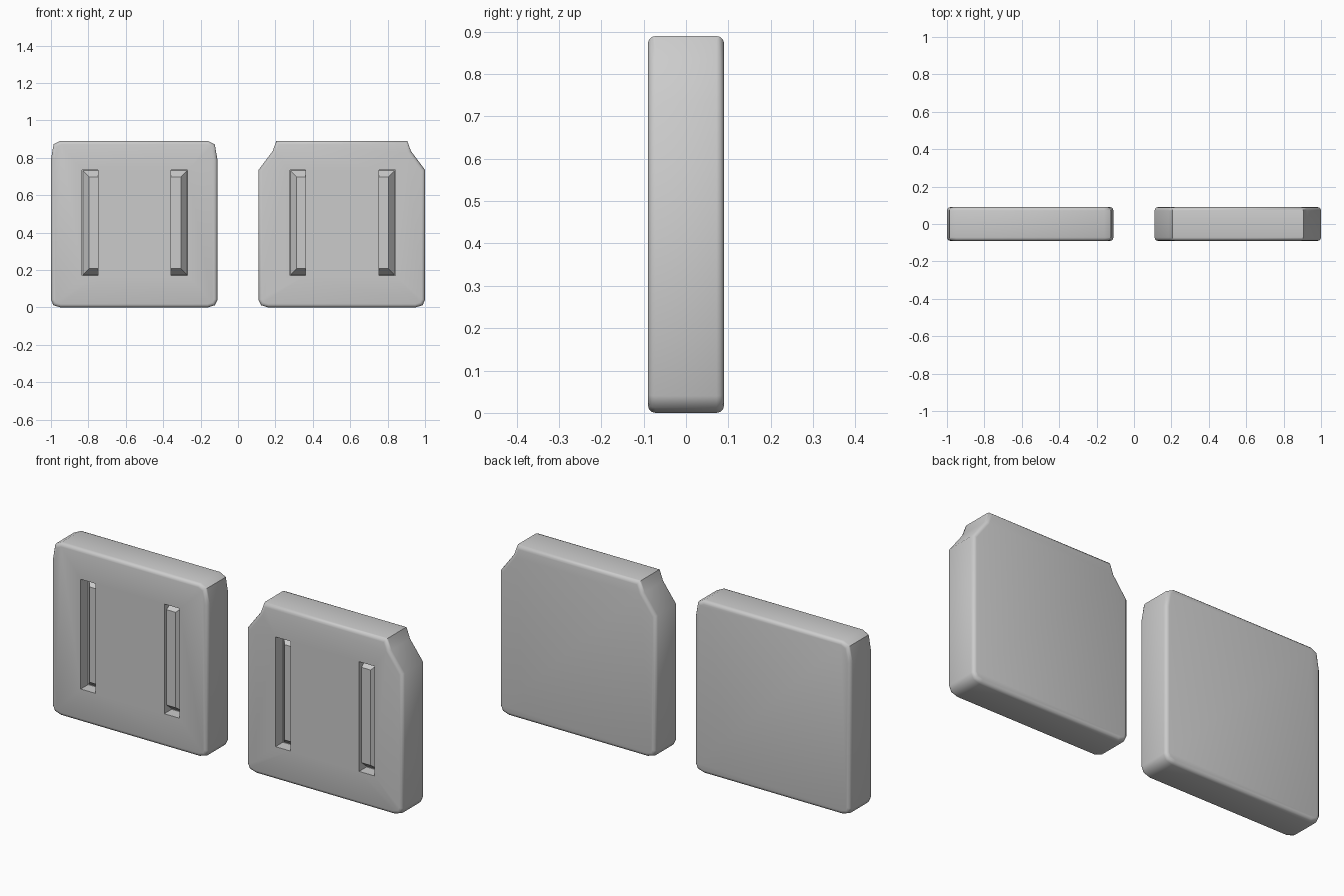
import bpy, bmesh, math

if "Cube" in bpy.data.objects:
    bpy.data.objects.remove(bpy.data.objects["Cube"])

W, H, D = 0.89, 0.89, 0.09          # plate width, height, half depth
SLOTS = [(0.167, 0.252), (0.643, 0.731)]
SLOT_Z = (0.17, 0.735)
SLOT_DEPTH = 0.06


def add_object(name, bm):
    bmesh.ops.recalc_face_normals(bm, faces=bm.faces)
    mesh = bpy.data.meshes.new(name)
    bm.to_mesh(mesh)
    bm.free()
    obj = bpy.data.objects.new(name, mesh)
    bpy.context.collection.objects.link(obj)
    return obj


def smooth(obj):
    bpy.ops.object.select_all(action='DESELECT')
    obj.select_set(True)
    bpy.context.view_layer.objects.active = obj
    bpy.ops.object.shade_smooth_by_angle(angle=math.radians(50))


def frustum(name, x0, x1, z0, z1, y_back, y_front, inset):
    """Block along y whose front face is inset from its back face."""
    bm = bmesh.new()
    rings = []
    for y, i in ((y_back, 0), (y_front, inset)):
        rings.append([bm.verts.new((x, y, z)) for x, z in (
            (x0 + i, z0 + i), (x1 - i, z0 + i), (x1 - i, z1 - i), (x0 + i, z1 - i))])
        bm.faces.new(rings[-1])
    for k in range(4):
        n = (k + 1) % 4
        bm.faces.new((rings[0][k], rings[0][n], rings[1][n], rings[1][k]))
    return add_object(name, bm)


def plate(name, x0, top_corner):
    # Half outline mirrored across the plate's centre
    half = [(0.05, 0), (0.013, 0.012), (0, 0.04)] + top_corner
    outline = half + [(W - x, z) for x, z in reversed(half)]
    bm = bmesh.new()
    face = bm.faces.new([bm.verts.new((x0 + x, -D, z)) for x, z in outline])
    out = bmesh.ops.extrude_face_region(bm, geom=[face], use_keep_orig=True)
    for v in out['geom']:
        if isinstance(v, bmesh.types.BMVert):
            v.co.y = D
    # Rounded rims around front and back
    rims = [e for e in bm.edges if abs(e.verts[0].co.y - e.verts[1].co.y) < 1e-6]
    bmesh.ops.bevel(bm, geom=rims, offset=0.018, segments=3, profile=0.5,
                    affect='EDGES', clamp_overlap=True)
    obj = add_object(name, bm)

    # Two upright strap slots cut into the front
    for a, b in SLOTS:
        cutter = frustum(name + "_slot_cutter", x0 + a, x0 + b, *SLOT_Z,
                         -D + SLOT_DEPTH, -D - 0.05, 0)
        cutter.hide_render = True
        mod = obj.modifiers.new("slot", 'BOOLEAN')
        mod.operation = 'DIFFERENCE'
        mod.solver = 'EXACT'
        mod.object = cutter
        bpy.context.view_layer.objects.active = obj
        bpy.ops.object.modifier_apply(modifier=mod.name)
        bpy.data.objects.remove(cutter)
    smooth(obj)

    # Bevelled bar lying behind the bridge, seen through both slots
    frustum(name + "_inner_bar", x0 + SLOTS[0][0], x0 + SLOTS[1][1], *SLOT_Z,
            -D + SLOT_DEPTH + 0.005, -D + 0.02, 0.037)


plate("square_plate", -1.0, [(0, 0.79), (0.014, 0.872), (0.05, H)])
plate("clipped_plate", 0.11, [(0, 0.735), (0.075, 0.835), (0.095, H)])
